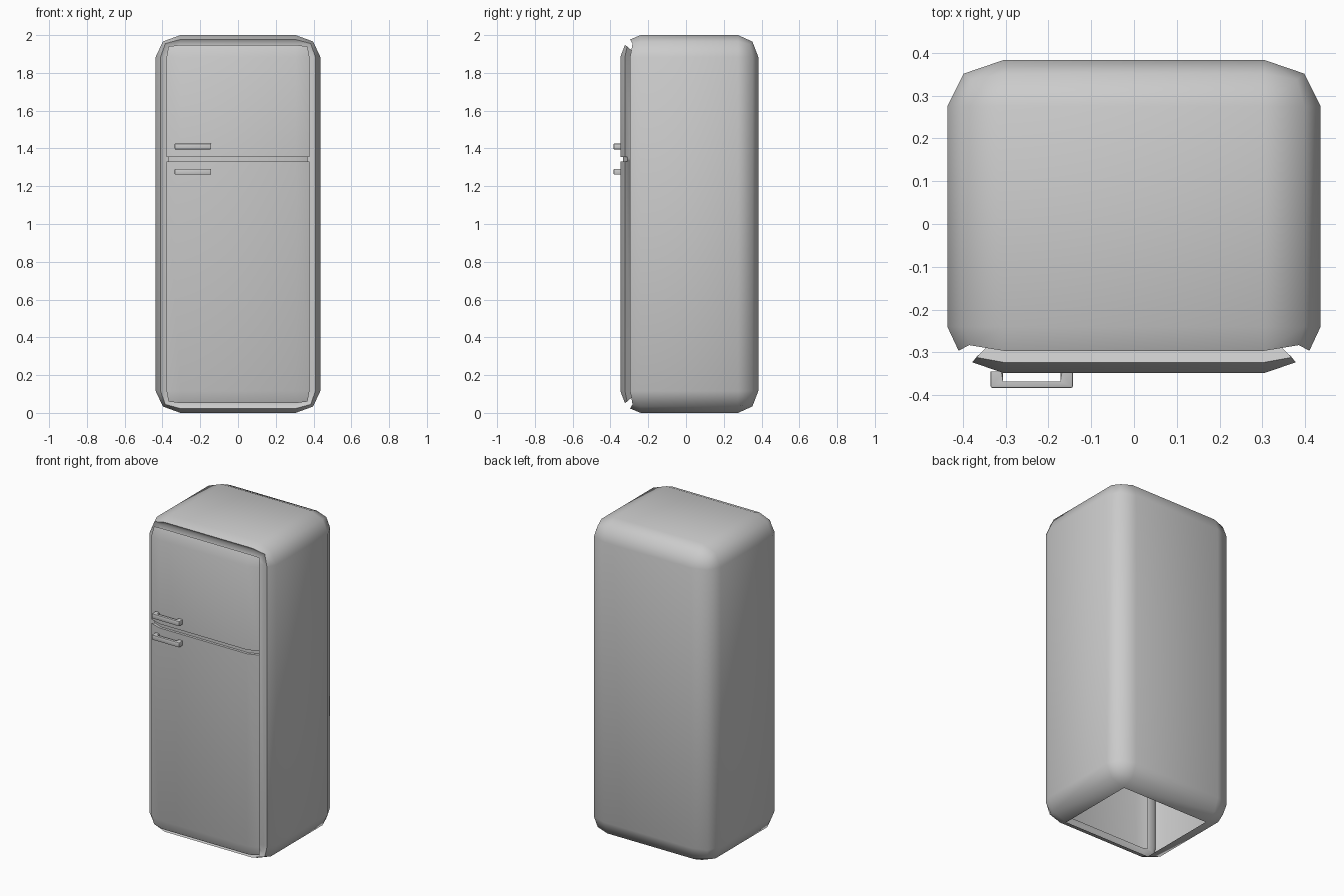
import bpy, bmesh, math
from mathutils import Vector

if "Cube" in bpy.data.objects:
    bpy.data.objects.remove(bpy.data.objects["Cube"])

CX = 0.305                    # rounded-box core and corner radii
RX, RY, RZ = 0.131, 0.108, 0.116
Z0, Z1 = RZ, 2.0 - RZ
BACK, FRONT = 0.275, -0.24


def ring(bm, a, b, front):
    """Rounded rectangle loop: a = sideways, b = depth fraction of the corner radius."""
    s = math.hypot(a, b) / math.sqrt(2 * a * a + b * b)
    arc = [(a, 0, b), (a * s, a * s, b * s), (0, a, b)]
    verts = []
    for sx, sz, flip in ((1, 1, 0), (-1, 1, 1), (-1, -1, 0), (1, -1, 1)):
        for dx, dz, dy in (arc[::-1] if flip else arc):
            y = FRONT - RY * dy if front else BACK + RY * dy
            z = Z1 + RZ * dz if sz > 0 else Z0 - RZ * dz
            verts.append(bm.verts.new((sx * (CX + RX * dx), y, z)))
    return verts


def loft(bm, rings):
    for p, q in zip(rings, rings[1:]):
        for i in range(12):
            j = (i + 1) % 12
            bm.faces.new((p[i], p[j], q[j], q[i]))


def finish(bm, name, angle=60):
    bmesh.ops.recalc_face_normals(bm, faces=bm.faces[:])
    mesh = bpy.data.meshes.new(name)
    bm.to_mesh(mesh)
    bm.free()
    ob = bpy.data.objects.new(name, mesh)
    bpy.context.collection.objects.link(ob)
    bpy.ops.object.select_all(action='DESELECT')
    ob.select_set(True)
    bpy.context.view_layer.objects.active = ob
    bpy.ops.object.shade_smooth_by_angle(angle=math.radians(angle))
    return ob


H = math.sqrt(0.5)

# Cabinet shell: rounded back and sides, grooved front rim, open underneath
bm = bmesh.new()
rings = [ring(bm, a, b, f) for a, b, f in (
    (0, 1, False), (H, H, False), (1, 0, False),
    (1, 0, True), (0.8, 0.52, True), (0.6, 0.37, True), (0.31, 0.46, True))]
bm.faces.new(rings[0])
loft(bm, rings)
bmesh.ops.remove_doubles(bm, verts=bm.verts[:], dist=1e-4)
under = [f for f in bm.faces if all(v.co.z < 1e-3 for v in f.verts)]
bmesh.ops.delete(bm, geom=under, context='FACES')
finish(bm, "cabinet")

# Doors: curved front panel with a shallow seam between the upper and lower door
bm = bmesh.new()
rings = [ring(bm, a, b, True) for a, b in ((0.31, 0.46), (0.557, 0.77), (0, 1))]
loft(bm, rings)
bm.faces.new(rings[-1])
bmesh.ops.remove_doubles(bm, verts=bm.verts[:], dist=1e-4)
for z in (1.33, 1.331, 1.354, 1.355):
    bmesh.ops.bisect_plane(bm, geom=bm.verts[:] + bm.edges[:] + bm.faces[:],
                           plane_co=(0, 0, z), plane_no=(0, 0, 1))
for v in bm.verts:
    if 1.3305 < v.co.z < 1.3545 and v.co.y < -0.30:
        v.co.y += 0.014
        if abs(v.co.x) > 0.35:
            v.co.x *= 0.97
finish(bm, "doors")

# Handles: U-shaped bars
profile = [(-0.335, -0.345), (-0.335, -0.383), (-0.143, -0.383), (-0.143, -0.345),
           (-0.172, -0.345), (-0.172, -0.368), (-0.306, -0.368), (-0.306, -0.345)]
for name, z in (("upper_handle", 1.395), ("lower_handle", 1.261)):
    bm = bmesh.new()
    face = bm.faces.new([bm.verts.new((x, y, z)) for x, y in profile])
    ext = bmesh.ops.extrude_face_region(bm, geom=[face])
    bmesh.ops.translate(bm, vec=Vector((0, 0, 0.031)),
                        verts=[g for g in ext["geom"] if isinstance(g, bmesh.types.BMVert)])
    outer = [e for e in bm.edges if all(v.co.y < -0.38 for v in e.verts)
             or (e.verts[0].co.x == e.verts[1].co.x and abs(e.verts[0].co.z - e.verts[1].co.z) < 1e-5)]
    bmesh.ops.bevel(bm, geom=outer, offset=0.004, segments=2, profile=0.5, affect='EDGES')
    finish(bm, name, 40)
